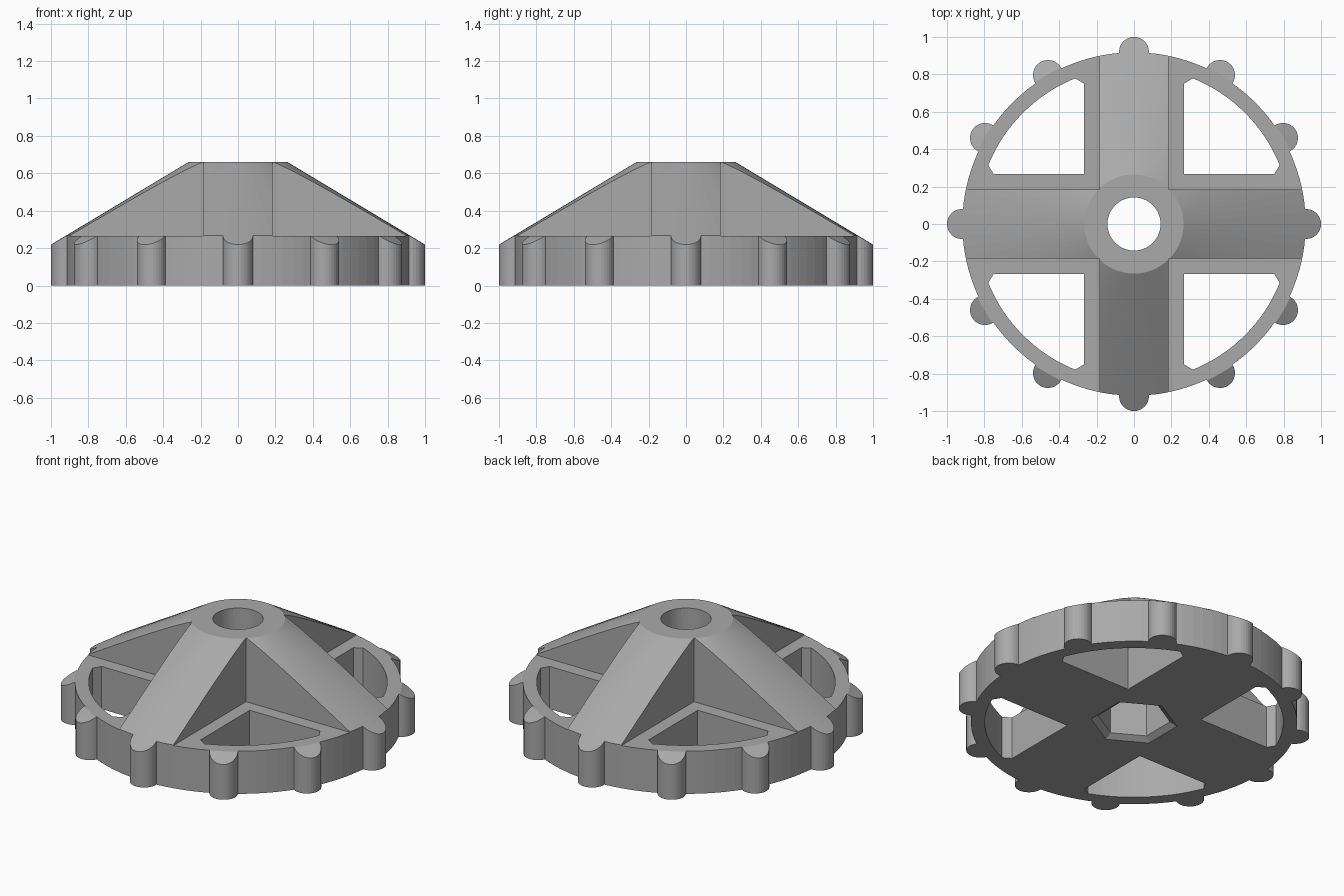
import bpy
import bmesh
from math import cos, sin, pi, atan2, sqrt

default = bpy.data.objects.get("Cube")
if default:
    bpy.data.objects.remove(default, do_unlink=True)

grey = bpy.data.materials.new("mid_grey")
grey.use_nodes = True
colour = (0.4, 0.4, 0.4, 1)
grey.diffuse_color = colour
grey.node_tree.nodes["Principled BSDF"].inputs["Base Color"].default_value = colour

TOP, RIM_Z, RIM_R, HUB_R = 0.66, 0.265, 0.918, 0.265
SLOPE = 0.6          # drop of the conical top per unit of radius
ARM = 0.185          # half width of the four arms
WEB = 0.267          # half width of the flange beside the arms
INNER_R = 0.84       # inside of the rim


def loft(name, rings):
    """Solid through matching rings of (x, y, z) points."""
    bm = bmesh.new()
    loops = [[bm.verts.new(p) for p in ring] for ring in rings]
    n = len(loops[0])
    for low, high in zip(loops, loops[1:]):
        for i in range(n):
            j = (i + 1) % n
            bm.faces.new((low[i], low[j], high[j], high[i]))
    bm.faces.new(loops[0][::-1])
    bm.faces.new(loops[-1])
    bmesh.ops.recalc_face_normals(bm, faces=bm.faces)
    mesh = bpy.data.meshes.new(name)
    bm.to_mesh(mesh)
    bm.free()
    mesh.materials.append(grey)
    obj = bpy.data.objects.new(name, mesh)
    bpy.context.collection.objects.link(obj)
    return obj


def circle(r, z, n, x=0, y=0, turn=0):
    return [(x + r * cos(turn + 2 * pi * i / n), y + r * sin(turn + 2 * pi * i / n), z)
            for i in range(n)]


def prism(name, outline, z0, z1):
    return loft(name, [[(x, y, z) for x, y in outline] for z in (z0, z1)])


def combine(target, tool, operation):
    mod = target.modifiers.new(operation, "BOOLEAN")
    mod.operation = operation
    mod.solver = "EXACT"
    mod.object = tool
    bpy.context.view_layer.update()
    graph = bpy.context.evaluated_depsgraph_get()
    result = bpy.data.meshes.new_from_object(target.evaluated_get(graph))
    target.modifiers.clear()
    target.data = result
    bpy.data.objects.remove(tool, do_unlink=True)


# Round body with twelve grip knobs
wheel = loft("knobbed_wheel", [circle(RIM_R, z, 96) for z in (-0.1, 0.9)])
for k in range(12):
    a = k * pi / 6
    x, y = 0.92 * cos(a), 0.92 * sin(a)
    knob = loft("knob", [circle(0.08, z, 32, x, y, a) for z in (-0.1, 0.9)])
    combine(wheel, knob, "UNION")

# Conical top with a flat hub
cone = loft("cone", [circle(HUB_R + TOP / SLOPE, 0, 96), circle(HUB_R, TOP, 96)])
combine(wheel, cone, "INTERSECT")

# Window outline for one quadrant, with clipped corners at the rim
start = atan2(0.315, sqrt(INNER_R ** 2 - 0.315 ** 2))
sweep = pi / 2 - 2 * start
window = [(WEB, WEB), (0.75, WEB)]
window += [(INNER_R * cos(start + sweep * i / 16), INNER_R * sin(start + sweep * i / 16))
           for i in range(17)]
window.append((WEB, 0.75))

# Quadrants cut down to the flange, then pierced
for sx in (-1, 1):
    for sy in (-1, 1):
        square = [(ARM, ARM), (1.2, ARM), (1.2, 1.2), (ARM, 1.2)]
        combine(wheel, prism("quadrant", [(sx * x, sy * y) for x, y in square],
                             RIM_Z, 1), "DIFFERENCE")
        combine(wheel, prism("window", [(sx * x, sy * y) for x, y in window],
                             -0.2, 0.5), "DIFFERENCE")

# Round bore, and hexagonal socket below with a bevelled mouth
combine(wheel, loft("bore", [circle(0.142, z, 48) for z in (-0.1, 0.8)]), "DIFFERENCE")
socket = loft("socket", [circle(r, z, 6, turn=pi / 6) for r, z in
                         ((0.245, -0.05), (0.245, 0), (0.205, 0.025), (0.205, 0.35))])
combine(wheel, socket, "DIFFERENCE")

for face in wheel.data.polygons:
    face.use_smooth = False
